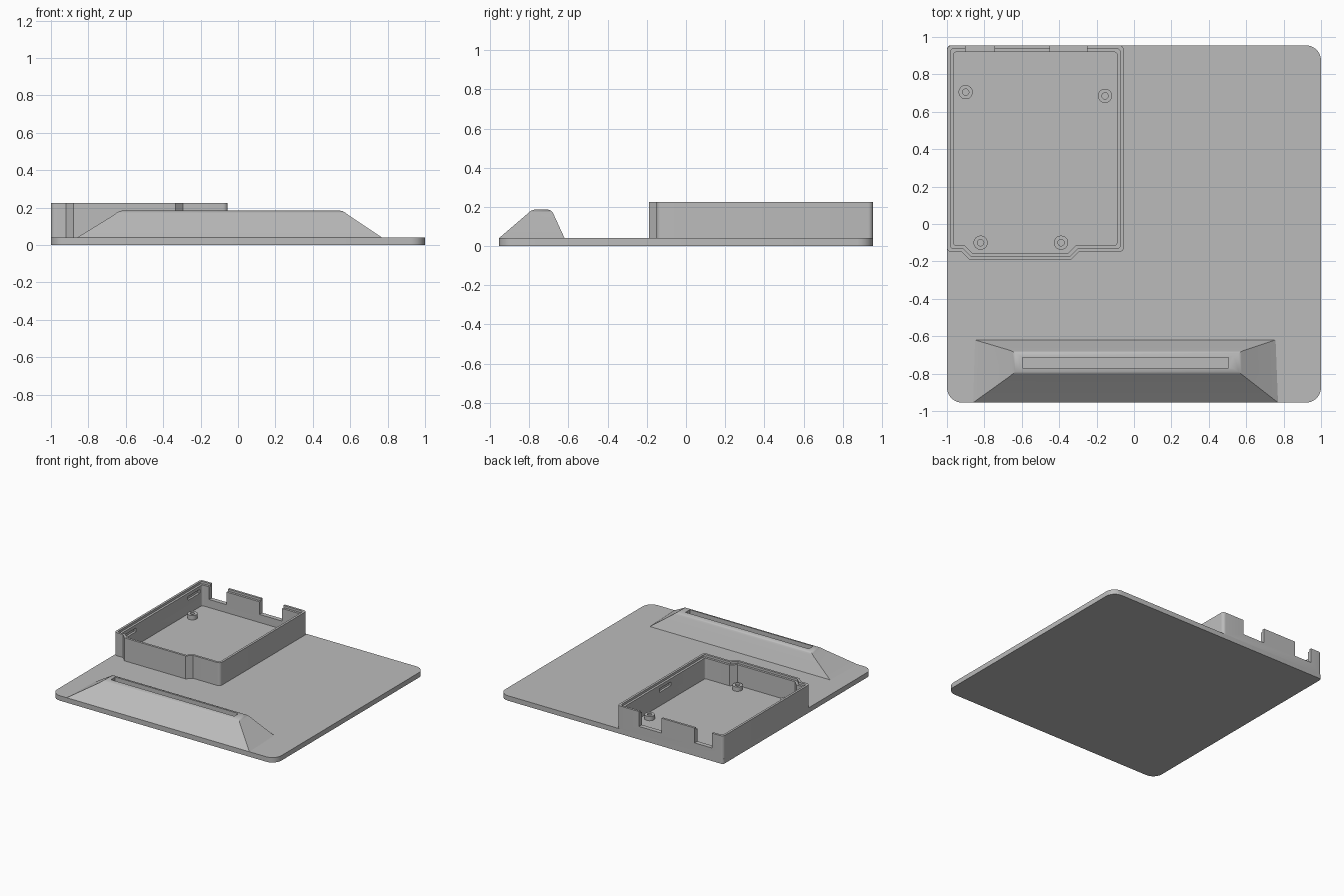
import bpy
import bmesh
from math import radians, sin, cos, pi
from mathutils import Vector

cube = bpy.data.objects.get("Cube")
if cube:
    bpy.data.objects.remove(cube, do_unlink=True)

grey = bpy.data.materials.new("plain grey")
grey.use_nodes = True
grey.diffuse_color = (0.5, 0.5, 0.5, 1)
grey.node_tree.nodes["Principled BSDF"].inputs["Base Color"].default_value = grey.diffuse_color


def rounded(points, radii, steps=6):
    """Round the corners of a closed outline with quadratic arcs."""
    out = []
    for i, (p, r) in enumerate(zip(points, radii)):
        p = Vector(p)
        a = (Vector(points[i - 1]) - p).normalized()
        b = (Vector(points[(i + 1) % len(points)]) - p).normalized()
        if r == 0:
            out.append(p)
            continue
        centre = p + (a + b) * r
        for k in range(steps + 1):
            t = k / steps * pi / 2
            out.append(centre - b * r * cos(t) - a * r * sin(t))
    return out


def loft(name, rings):
    """Skin a stack of matching rings and cap both ends."""
    bm = bmesh.new()
    loops = [[bm.verts.new(p) for p in ring] for ring in rings]
    n = len(loops[0])
    for low, high in zip(loops, loops[1:]):
        for i in range(n):
            j = (i + 1) % n
            bm.faces.new((low[i], low[j], high[j], high[i]))
    bm.faces.new(loops[0][::-1])
    bm.faces.new(loops[-1])
    bmesh.ops.recalc_face_normals(bm, faces=bm.faces)
    mesh = bpy.data.meshes.new(name)
    bm.to_mesh(mesh)
    bm.free()
    mesh.materials.append(grey)
    obj = bpy.data.objects.new(name, mesh)
    bpy.context.collection.objects.link(obj)
    return obj


def prism(name, outline, z0, z1):
    return loft(name, [[(p[0], p[1], z) for p in outline] for z in (z0, z1)])


def box(name, x0, x1, y0, y1, z0, z1):
    return prism(name, [(x0, y0), (x1, y0), (x1, y1), (x0, y1)], z0, z1)


def select(obj):
    bpy.ops.object.select_all(action="DESELECT")
    obj.select_set(True)
    bpy.context.view_layer.objects.active = obj


def cut(obj, cutters):
    select(obj)
    for cutter in cutters:
        mod = obj.modifiers.new("cut", "BOOLEAN")
        mod.operation = "DIFFERENCE"
        mod.solver = "EXACT"
        mod.object = cutter
        bpy.ops.object.modifier_apply(modifier=mod.name)
        bpy.data.objects.remove(cutter, do_unlink=True)


def smooth(obj):
    select(obj)
    bpy.ops.object.shade_smooth_by_angle(angle=radians(28))


FLOOR, RIM, BACK = 0.04, 0.225, 0.955

# Base plate, tight corner only where the tray sits
plate = rounded([(-1, -BACK), (1, -BACK), (1, BACK), (-1, BACK)], [0.08, 0.08, 0.08, 0.02])
smooth(prism("base_plate", plate, 0, FLOOR))


def tray_outline(d):
    """Tray outline with a front bump, inset by d."""
    s = 0.41 * d
    front, bump = -0.15 + d, -0.19 + d
    pts = [(-1 + d, front), (-0.92 + s, front), (-0.88 + s, bump), (-0.335 - s, bump),
           (-0.295 - s, front), (-0.055 - d, front), (-0.055 - d, BACK - d), (-1 + d, BACK - d)]
    r = 0.025 - 0.3 * d
    return rounded(pts, [r, 0, 0, 0, 0, r, r, r])


# Tray wall with stepped rim, rear port notches and inner clip slots
wall = prism("tray_wall", tray_outline(0), FLOOR, RIM)
cut(wall, [
    prism("inside_cutter", tray_outline(0.036), 0.02, 0.3),
    prism("rim_cutter", tray_outline(0.018), RIM - 0.018, 0.3),
    box("notch_cutter", -0.9, -0.745, 0.88, 1, 0.105, 0.3),
    box("notch_cutter", -0.45, -0.25, 0.88, 1, 0.105, 0.3),
    box("slot_cutter", -0.982, -0.94, 0.74, 0.89, 0.15, 0.18),
    box("slot_cutter", -0.982, -0.94, -0.07, 0.08, 0.15, 0.18),
    box("slot_cutter", -0.11, -0.073, 0.32, 0.47, 0.15, 0.18),
])
smooth(wall)

# Screw posts
for i, (x, y) in enumerate([(-0.9, 0.705), (-0.155, 0.685), (-0.82, -0.1), (-0.39, -0.1)]):
    def ring(r):
        return [(x + r * cos(k * pi / 12), y + r * sin(k * pi / 12)) for k in range(24)]
    post = prism(f"screw_post_{i + 1}", ring(0.038), FLOOR, 0.075)
    cut(post, [prism("hole_cutter", ring(0.017), 0.02, 0.1)])
    smooth(post)

# Sloped holder ridge with a rounded crown: left, right, front, back, height
sections = [(-0.665, 0.59, -0.815, -0.675, 0.16), (-0.65, 0.575, -0.803, -0.681, 0.172),
            (-0.635, 0.56, -0.79, -0.69, 0.181), (-0.61, 0.535, -0.775, -0.705, 0.186)]
rings = [[(-0.86, -BACK, FLOOR), (0.77, -BACK, FLOOR), (0.757, -0.62, FLOOR), (-0.85, -0.62, FLOOR)]]
rings += [[(a, c, z), (b, c, z), (b, d, z), (a, d, z)] for a, b, c, d, z in sections]
ridge = loft("holder_ridge", rings)
cut(ridge, [box("groove_cutter", -0.595, 0.505, -0.77, -0.715, 0.1, 0.3)])
smooth(ridge)
